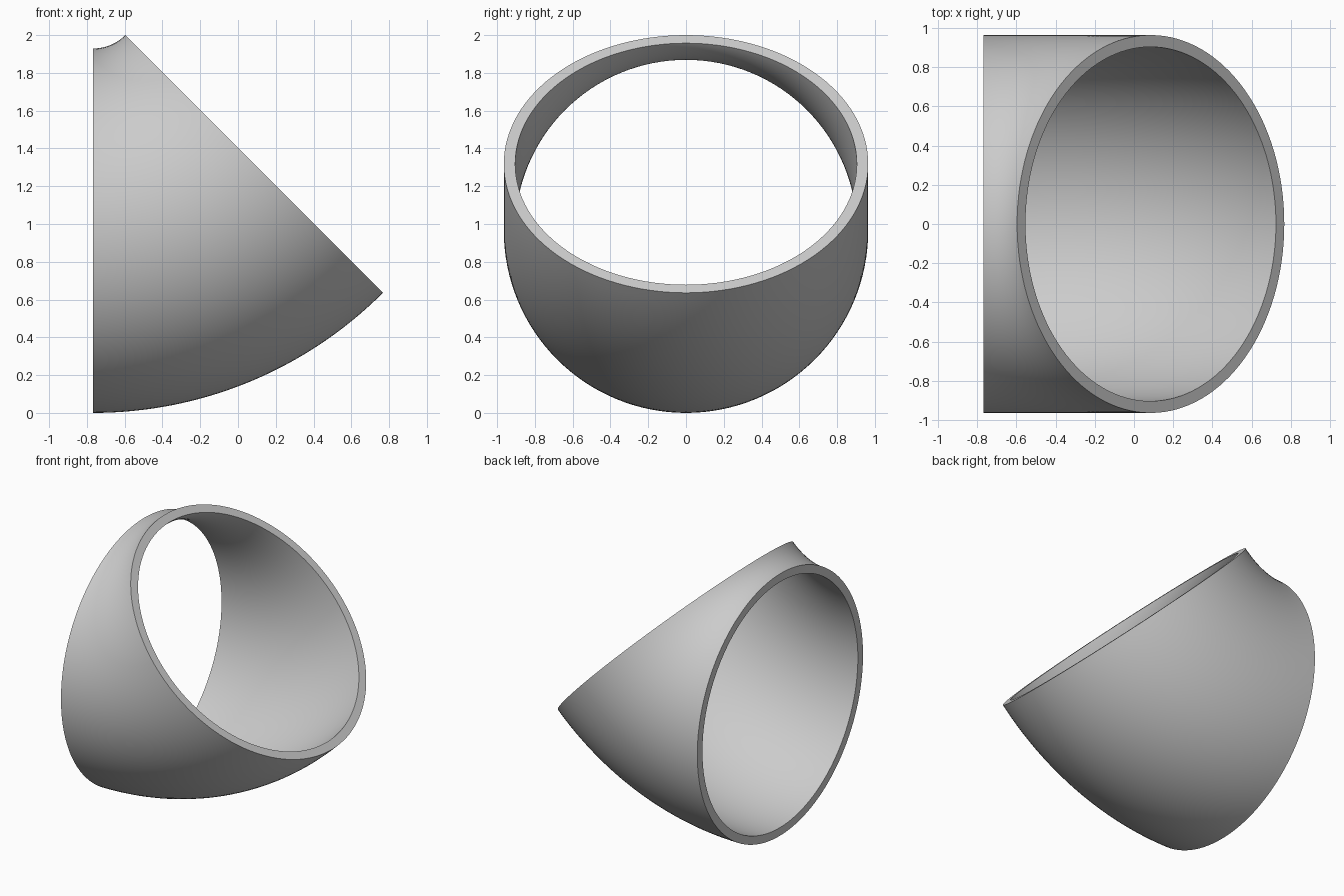
import bpy
import bmesh
import math

if "Cube" in bpy.data.objects:
    bpy.data.objects.remove(bpy.data.objects["Cube"], do_unlink=True)

# Elbow proportions
BEND = 1.2058
OUTER = BEND * 0.8
INNER = BEND * 0.75
ANGLE = math.radians(45)
START_X = -(BEND + OUTER) * math.sin(ANGLE) / 2
SIDES, STEPS = 128, 32

bm = bmesh.new()


def add_ring(radius, step):
    """Circle of vertices across the pipe at one step of the bend."""
    bend = ANGLE * step / STEPS
    ring = []
    for i in range(SIDES):
        turn = math.tau * i / SIDES
        reach = BEND + radius * math.cos(turn)
        ring.append(bm.verts.new((
            START_X + reach * math.sin(bend),
            radius * math.sin(turn),
            BEND + OUTER - reach * math.cos(bend))))
    return ring


# Out along the outer wall, back along the inner wall
rings = [add_ring(OUTER, s) for s in range(STEPS + 1)]
rings += [add_ring(INNER, s) for s in reversed(range(STEPS + 1))]

# Join each ring to the next; the two turns form the flat rims
for a, b in zip(rings, rings[1:] + rings[:1]):
    for i in range(SIDES):
        j = (i + 1) % SIDES
        bm.faces.new((a[i], a[j], b[j], b[i]))
bmesh.ops.recalc_face_normals(bm, faces=bm.faces[:])

mesh = bpy.data.meshes.new("pipe_elbow")
bm.to_mesh(mesh)
bm.free()
elbow = bpy.data.objects.new("pipe_elbow", mesh)
bpy.context.collection.objects.link(elbow)

# Plain grey finish
grey = bpy.data.materials.new("light_grey")
grey.use_nodes = True
colour = (0.6, 0.6, 0.6, 1)
grey.diffuse_color = colour
grey.node_tree.nodes["Principled BSDF"].inputs["Base Color"].default_value = colour
mesh.materials.append(grey)

# Smooth walls with crisp rims
bpy.ops.object.select_all(action="DESELECT")
elbow.select_set(True)
bpy.context.view_layer.objects.active = elbow
bpy.ops.object.shade_smooth_by_angle(angle=math.radians(30))
